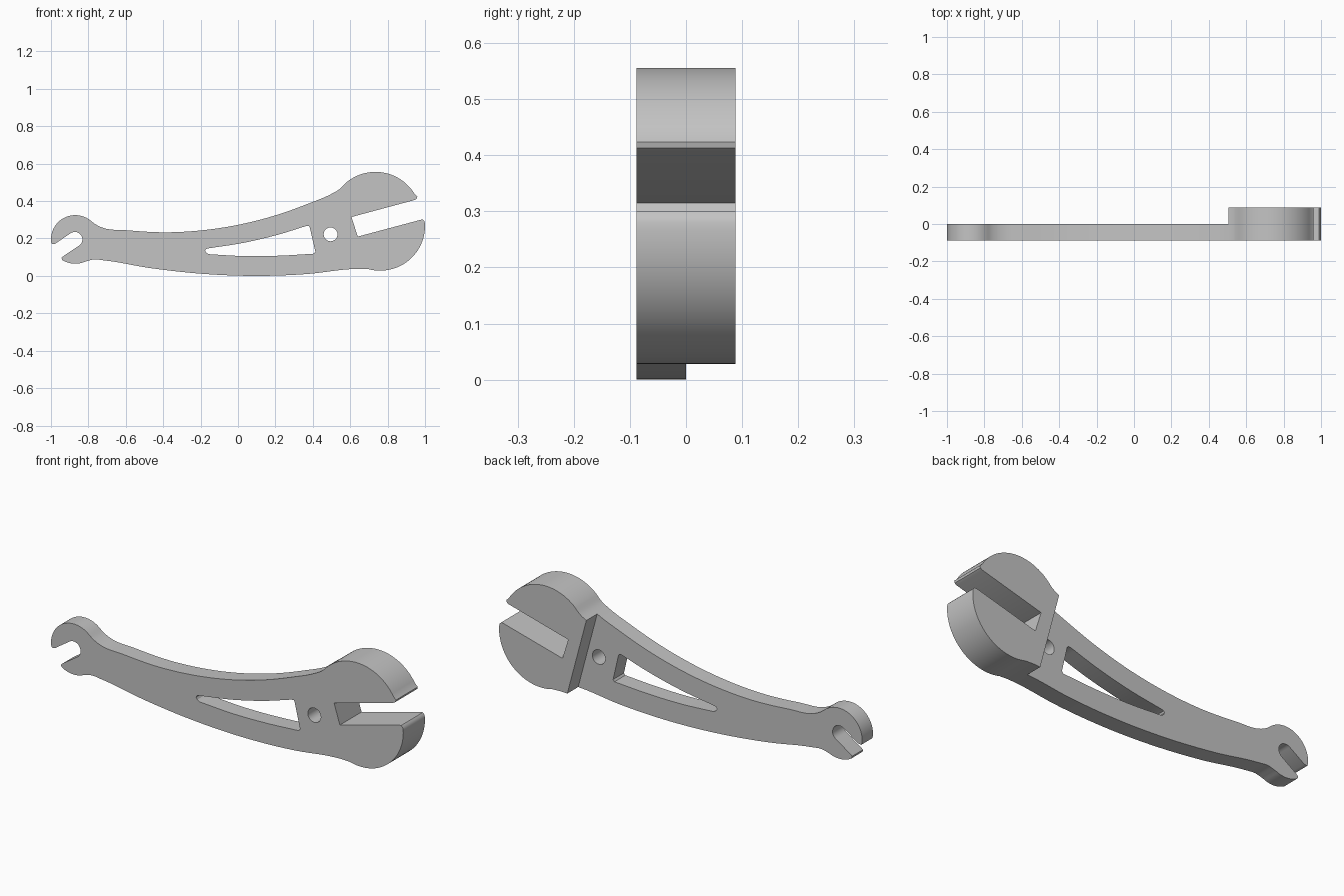
import bpy, bmesh
from math import radians, cos, sin
from mathutils import Vector

cube = bpy.data.objects.get("Cube")
if cube:
    bpy.data.objects.remove(cube)

HALF = 0.088          # thickness of the handle, half that of the big head
SLOT_ANGLE = radians(15)


def arc(cx, cz, r, start, end, steps):
    """Points along an arc, angles in degrees."""
    angles = [radians(start + (end - start) * i / steps) for i in range(steps + 1)]
    return [Vector((cx + r * cos(a), cz + r * sin(a))) for a in angles]


def spline(points, steps=6):
    """Smooth curve through the points, with tangents scaled for uneven spacing."""
    p = [Vector(q) for q in points]
    n = len(p)
    gap = [(p[i + 1] - p[i]).length for i in range(n - 1)]
    tan = []
    for i in range(n):
        if i == 0:
            tan.append((p[1] - p[0]) / gap[0])
        elif i == n - 1:
            tan.append((p[i] - p[i - 1]) / gap[-1])
        else:
            a, b = gap[i - 1], gap[i]
            tan.append(((p[i] - p[i - 1]) / a * b + (p[i + 1] - p[i]) / b * a) / (a + b))
    out = []
    for i in range(n - 1):
        for k in range(steps):
            t = k / steps
            out.append(p[i] * (2*t**3 - 3*t**2 + 1) + p[i + 1] * (3*t**2 - 2*t**3)
                       + tan[i] * gap[i] * (t**3 - 2*t**2 + t)
                       + tan[i + 1] * gap[i] * (t**3 - t**2))
    return out + [p[-1]]


def add_loop(bm, points):
    """Closed loop of edges in the front plane."""
    clean = []
    for q in points:
        q = Vector(q)
        if not clean or (q - clean[-1]).length > 0.001:
            clean.append(q)
    verts = [bm.verts.new((q.x, -HALF, q.y)) for q in clean]
    for a, b in zip(verts, verts[1:] + verts[:1]):
        bm.edges.new((a, b))


def extrude_back(bm, faces):
    """Extrude faces towards the back and return the new cap."""
    new = bmesh.ops.extrude_face_region(bm, geom=faces)["geom"]
    bmesh.ops.translate(bm, vec=(0, HALF, 0),
                        verts=[g for g in new if isinstance(g, bmesh.types.BMVert)])
    return [g for g in new if isinstance(g, bmesh.types.BMFace)]


# Outer outline, starting at the upper jaw
upper_jaw = arc(0.735, 0.312, 0.244, 31, 132, 28)
small_top = arc(-0.87, 0.195, 0.13, 52, 186, 24)
small_slot = arc(-0.872, 0.195, 0.04, 125, -55, 14)
small_bottom = arc(-0.87, 0.195, 0.13, 238, 295, 12)
lower_jaw = arc(0.76, 0.268, 0.24, -105, 3, 28)

handle_top = spline([upper_jaw[-1], (0.54, 0.462), (0.495, 0.436), (0.38, 0.388),
                     (0.22, 0.33), (0.01, 0.275), (-0.2, 0.243), (-0.39, 0.233),
                     (-0.58, 0.243), (-0.73, 0.26), (-0.762, 0.276), small_top[0]])
handle_bottom = spline([small_bottom[-1], (-0.77, 0.088), (-0.715, 0.083), (-0.47, 0.042),
                        (-0.2, 0.012), (0.1, 0), (0.38, 0.011), (0.6, 0.036),
                        (0.65, 0.038), lower_jaw[0]])
outline = (upper_jaw + handle_top + small_top
           + [(-0.995, 0.17), (-0.978, 0.172)] + small_slot
           + [(-0.933, 0.106), (-0.943, 0.097), (-0.942, 0.091)]
           + small_bottom + handle_bottom + lower_jaw
           + [(0.996, 0.293), (0.988, 0.301), (0.977, 0.3), (0.64, 0.21), (0.607, 0.315),
              (0.945, 0.406), (0.956, 0.413), (0.959, 0.424)])

# Tapered window and round hole in the handle
window = (spline([(-0.16, 0.147), (0.03, 0.177), (0.22, 0.222), (0.365, 0.267)])
          + [(0.378, 0.268), (0.384, 0.258), (0.414, 0.128), (0.406, 0.119)]
          + spline([(0.395, 0.118), (0.22, 0.108), (0.03, 0.106), (-0.155, 0.116)])
          + [(-0.17, 0.124), (-0.176, 0.135), (-0.171, 0.144)])
pin_hole = arc(0.495, 0.222, 0.037, 0, 345, 23)

bm = bmesh.new()
for loop in (outline, window, pin_hole):
    add_loop(bm, loop)
bmesh.ops.triangle_fill(bm, use_beauty=True, use_dissolve=False, edges=bm.edges[:],
                        normal=(0, -1, 0))

# Split the plate where the thick head begins, parallel to the jaw's floor
step_point = Vector((0.507, 0, 0.43))
step_dir = Vector((cos(SLOT_ANGLE), 0, sin(SLOT_ANGLE)))
bmesh.ops.bisect_plane(bm, geom=bm.verts[:] + bm.edges[:] + bm.faces[:], dist=1e-5,
                       plane_co=step_point, plane_no=step_dir)

# Thicken everything once (keeping the front), then the head again
front = bm.faces[:]
copy = bmesh.ops.duplicate(bm, geom=front)["geom"]
back = extrude_back(bm, [g for g in copy if isinstance(g, bmesh.types.BMFace)])
bmesh.ops.remove_doubles(bm, verts=bm.verts[:], dist=1e-5)
head = [f for f in back if f.is_valid
        and (f.calc_center_median() - step_point).dot(step_dir) > 0]
extrude_back(bm, head)

# Drop any doubled front faces left by the copy
seen, extra = set(), []
for f in bm.faces:
    key = frozenset(v.index for v in f.verts)
    if key in seen:
        extra.append(f)
    seen.add(key)
bm.verts.index_update()
bmesh.ops.delete(bm, geom=extra, context="FACES_ONLY")
bmesh.ops.recalc_face_normals(bm, faces=bm.faces[:])

mesh = bpy.data.meshes.new("wrench_body")
bm.to_mesh(mesh)
bm.free()
wrench = bpy.data.objects.new("wrench_body", mesh)
bpy.context.collection.objects.link(wrench)

# Plain grey finish
grey = bpy.data.materials.new("plain_grey")
grey.use_nodes = True
colour = (0.55, 0.55, 0.55, 1)
grey.diffuse_color = colour
grey.node_tree.nodes["Principled BSDF"].inputs["Base Color"].default_value = colour
mesh.materials.append(grey)

bpy.context.view_layer.objects.active = wrench
wrench.select_set(True)
bpy.ops.object.shade_smooth_by_angle(angle=radians(30))
